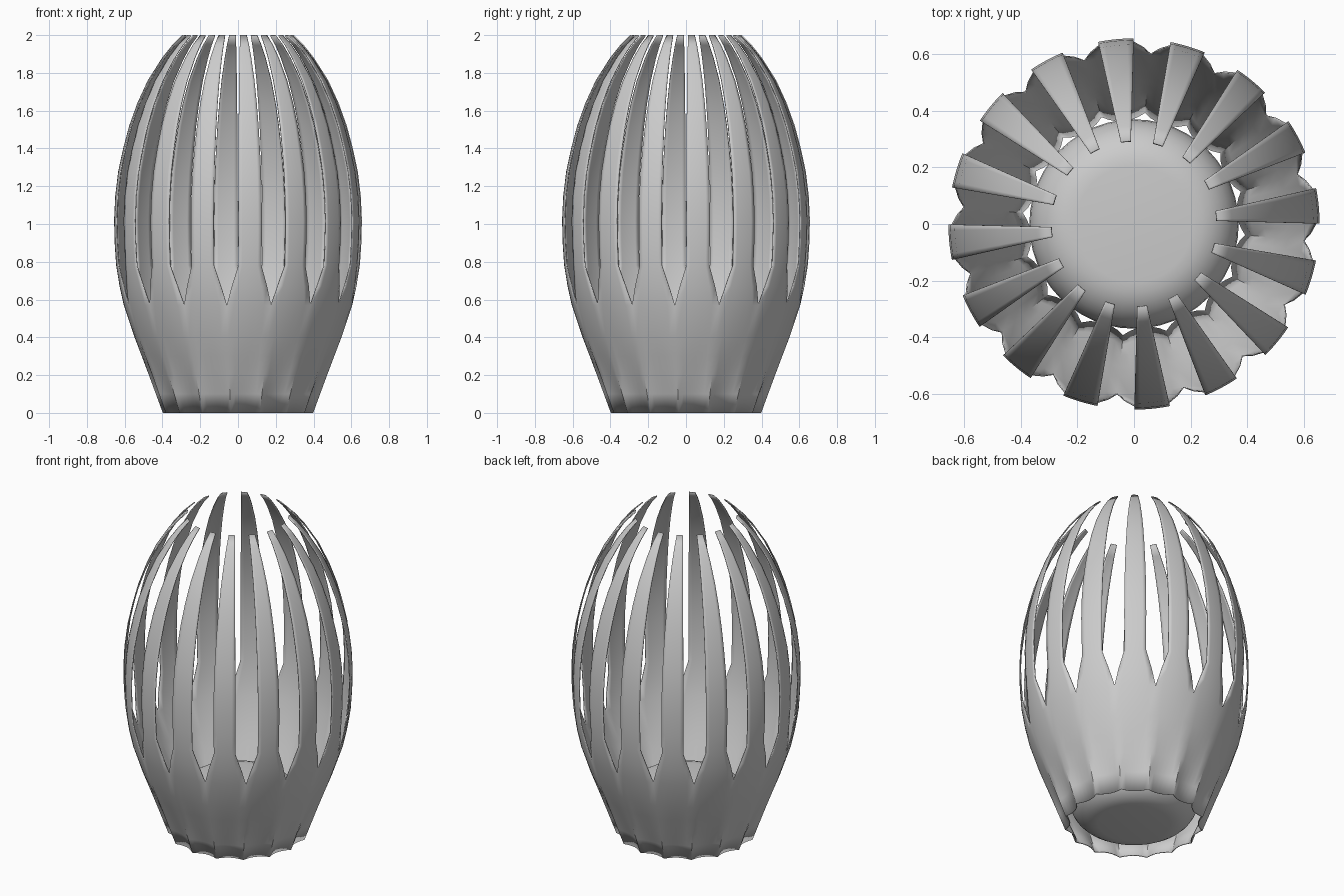
import bpy, bmesh, math

if "Cube" in bpy.data.objects:
    bpy.data.objects.remove(bpy.data.objects["Cube"])

grey = bpy.data.materials.new("plain_grey")
grey.diffuse_color = (0.6, 0.6, 0.6, 1)
grey.use_nodes = True
grey.node_tree.nodes["Principled BSDF"].inputs["Base Color"].default_value = grey.diffuse_color

SLATS = 16
PITCH = 2 * math.pi / SLATS
OFFSET = PITCH / 4            # slats sit a quarter pitch off the axes
V_LOW, V_HIGH = 0.57, 0.78    # pointed bottoms of the openings


def finish(name, bm, angle=35):
    me = bpy.data.meshes.new(name)
    bm.to_mesh(me)
    bm.free()
    me.materials.append(grey)
    ob = bpy.data.objects.new(name, me)
    bpy.context.collection.objects.link(ob)
    bpy.ops.object.select_all(action='DESELECT')
    ob.select_set(True)
    bpy.context.view_layer.objects.active = ob
    bpy.ops.object.shade_smooth_by_angle(angle=math.radians(angle))
    return ob


# Outer profile: (height, radius)
PROFILE = [(0, .40), (.1, .437), (.2, .474), (.3, .512), (.4, .55), (.57, .605),
           (.67, .627), (V_HIGH, .645), (.9, .653), (1.02, .656), (1.15, .65),
           (1.28, .634), (1.4, .608), (1.52, .576), (1.64, .533), (1.76, .478),
           (1.88, .402), (1.95, .346), (2.0, .295)]


def half_angle(z, r):
    """Half the angle covered by one slat at this height."""
    if z <= V_LOW:
        return PITCH / 2
    if z < V_HIGH:
        t = (z - V_LOW) / (V_HIGH - V_LOW)
        w = (1 - t) * r * math.sin(PITCH / 2) + t * 0.063
    else:
        w = 0.018 + (0.063 - 0.018) * (r - 0.295) / (0.656 - 0.295)
    return math.asin(w / r)


# Fluted cup rising into tapered, incurving slats
bm = bmesh.new()
COLS = 6
for k in range(SLATS):
    mid = OFFSET + k * PITCH
    rows = []
    for z, r in PROFILE:
        h = half_angle(z, r)
        flute = 0.03 * max(0, 1 - z / 0.5) ** 1.3
        row = []
        for c in range(COLS + 1):
            u = 2 * c / COLS - 1
            rr = r - flute * (1 - u * u)
            a = mid + u * h
            row.append(bm.verts.new((rr * math.cos(a), rr * math.sin(a), z)))
        rows.append(row)
    for lo, hi in zip(rows, rows[1:]):
        for c in range(COLS):
            bm.faces.new((lo[c], lo[c + 1], hi[c + 1], hi[c]))
bmesh.ops.remove_doubles(bm, verts=bm.verts, dist=1e-4)
cup = finish("slatted_cup", bm)
thick = cup.modifiers.new("thin_wall", 'SOLIDIFY')
thick.thickness = 0.006
thick.offset = -1

# Rounded cushion-shaped core at the foot of the cup
FLAT, ROUND, SEG, STEPS = 0.205, 0.165, 48, 14
bm = bmesh.new()
rings = []
for i in range(STEPS + 1):
    t = -math.pi / 2 + math.pi * i / STEPS
    r, z = FLAT + ROUND * math.cos(t), ROUND + ROUND * math.sin(t)
    rings.append([bm.verts.new((r * math.cos(2 * math.pi * j / SEG),
                                r * math.sin(2 * math.pi * j / SEG), z))
                  for j in range(SEG)])
for lo, hi in zip(rings, rings[1:]):
    for j in range(SEG):
        n = (j + 1) % SEG
        bm.faces.new((lo[j], lo[n], hi[n], hi[j]))
bm.faces.new(rings[0][::-1])
bm.faces.new(rings[-1])
finish("round_core", bm)
